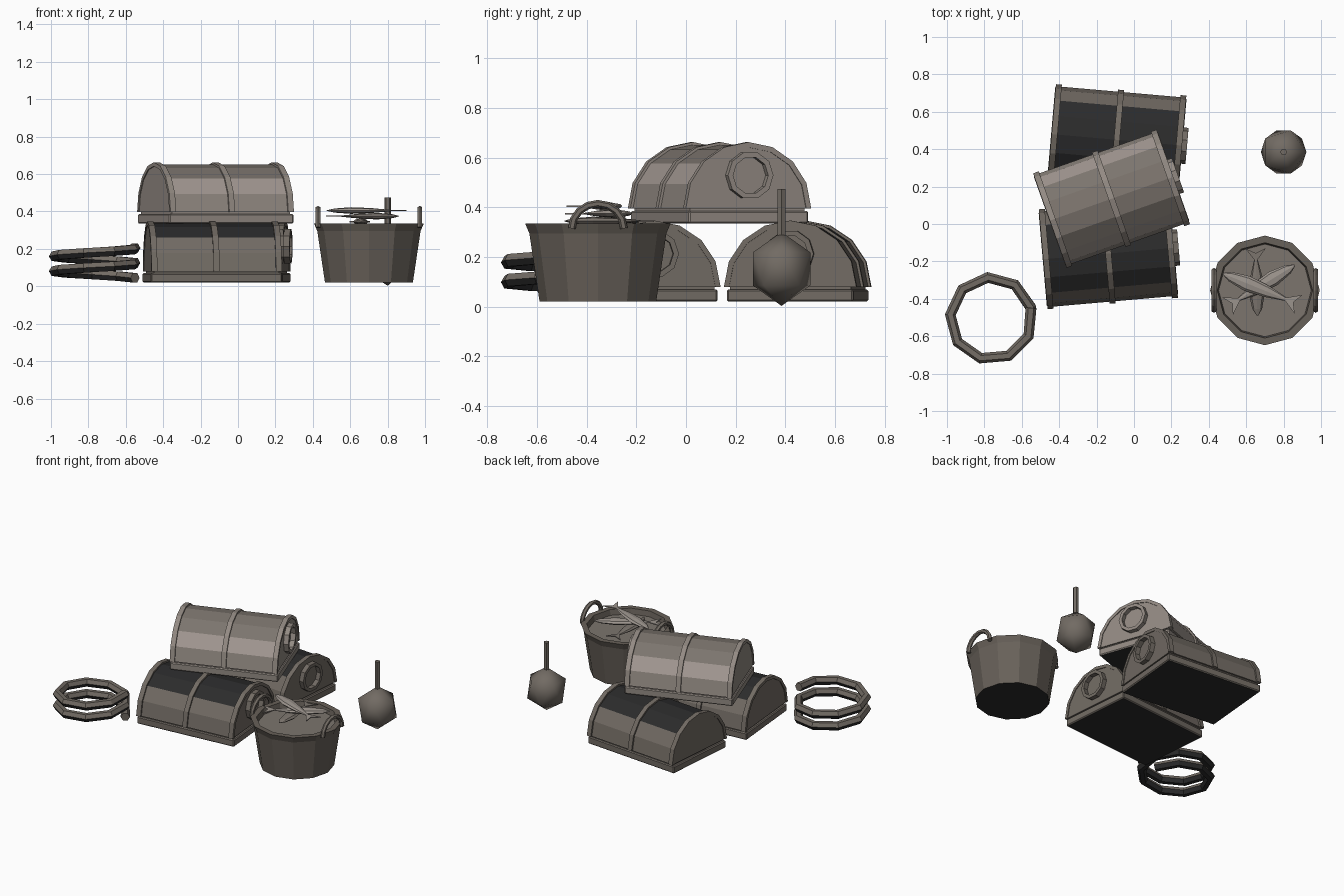
import bpy, bmesh, math
from mathutils import Vector, Matrix

if "Cube" in bpy.data.objects:
    bpy.data.objects.remove(bpy.data.objects["Cube"])


def material(name, rgb):
    m = bpy.data.materials.new(name)
    m.diffuse_color = (*rgb, 1)
    m.use_nodes = True
    m.node_tree.nodes["Principled BSDF"].inputs["Base Color"].default_value = m.diffuse_color
    return m


WOOD = material("weathered_wood", (0.168, 0.147, 0.126))
PALE = material("pale_wood", (0.29, 0.255, 0.226))
BRIGHT = material("bleached_slat", (0.37, 0.32, 0.292))
MID = material("mid_wood", (0.20, 0.176, 0.154))
DARK = material("dark_netting", (0.024, 0.024, 0.0245))
IRON = material("dull_brown", (0.137, 0.119, 0.1))
FISH = material("fish_grey", (0.33, 0.295, 0.265))


def finish(name, bm, mats, matrix=None, smooth=None, rule=None):
    bmesh.ops.recalc_face_normals(bm, faces=bm.faces)
    bm.normal_update()
    if rule:
        for f in bm.faces:
            f.material_index = rule(f)
    me = bpy.data.meshes.new(name)
    bm.to_mesh(me)
    bm.free()
    for m in mats:
        me.materials.append(m)
    ob = bpy.data.objects.new(name, me)
    bpy.context.collection.objects.link(ob)
    if matrix is not None:
        ob.matrix_world = matrix
    if smooth:
        bpy.context.view_layer.objects.active = ob
        ob.select_set(True)
        bpy.ops.object.shade_smooth_by_angle(angle=math.radians(smooth))
        ob.select_set(False)
    return ob


def underside(limit):
    """Second material on faces that look down."""
    return lambda f: int(f.normal.z < limit)


def loft(bm, rings, caps=True, closed=False):
    """Skin a list of point loops with quads."""
    loops = [[bm.verts.new(p) for p in r] for r in rings]
    n = len(loops[0])
    pairs = list(zip(loops, loops[1:]))
    if closed:
        pairs.append((loops[-1], loops[0]))
    for a, b in pairs:
        for i in range(n):
            j = (i + 1) % n
            bm.faces.new((a[i], a[j], b[j], b[i]))
    if caps and not closed:
        bm.faces.new(loops[0])
        bm.faces.new(loops[-1])


def lathe(name, profile, sides, mats, loc, rule=None):
    bm = bmesh.new()
    loft(bm, [[(r * math.cos(math.tau * i / sides),
                r * math.sin(math.tau * i / sides), z)
               for i in range(sides)] for r, z in profile])
    return finish(name, bm, mats, Matrix.Translation(loc), rule=rule)


def tube(name, path, radius, sides, mats, up, rule=None):
    bm = bmesh.new()
    pts = [Vector(p) for p in path]
    rings = []
    for i, p in enumerate(pts):
        t = (pts[min(i + 1, len(pts) - 1)] - pts[max(i - 1, 0)]).normalized()
        u = t.cross(Vector(up)).normalized()
        v = t.cross(u)
        rings.append([p + radius * (u * math.cos(a) + v * math.sin(a))
                      for a in (math.tau * k / sides for k in range(sides))])
    loft(bm, rings)
    return finish(name, bm, mats, rule=rule)


def box(name, size, z, mats, place, bevel=0.0, rule=None):
    bm = bmesh.new()
    bmesh.ops.create_cube(bm, size=1, matrix=Matrix.Translation((0, 0, z))
                          @ Matrix.Diagonal((*size, 1)))
    if bevel:
        bmesh.ops.bevel(bm, geom=bm.edges[:], offset=bevel, segments=1, affect='EDGES')
    finish(name, bm, mats, place, rule=rule)


def arch(grow, x, z0=0.06):
    """Half-round section with eight flat slats."""
    return [(x, (0.257 + grow) * math.cos(math.pi * i / 8),
             z0 + (0.256 + grow) * math.sin(math.pi * i / 8)) for i in range(9)]


def trap(tag, loc, yaw, low, middle, top, frame):
    place = Matrix.Translation(loc) @ Matrix.Rotation(math.radians(yaw), 4, 'Z')

    def slat_rule(f):
        if abs(f.normal.x) > 0.9 or f.normal.z < -0.5:
            return 3
        h = (f.calc_center_median().z - 0.06) / 0.256
        return 0 if h < 0.38 else 1 if h < 0.7 else 2

    # slatted half-round body, coloured by slat height
    bm = bmesh.new()
    loft(bm, [arch(0, -0.345), arch(0, 0.345)])
    finish(tag + "_body", bm, [low, middle, top, frame], place, rule=slat_rule)
    # bent ribs
    for k, x in (("left", -0.334), ("middle", 0.0), ("right", 0.334)):
        bm = bmesh.new()
        w = 0.016
        loft(bm, list(zip(arch(0.011, x - w), arch(0.011, x + w),
                          arch(-0.01, x + w), arch(-0.01, x - w))))
        finish(f"{tag}_{k}_rib", bm, [frame], place)
    # base frame with a dark underside
    box(tag + "_base", (0.705, 0.51, 0.05), 0.025, [frame, DARK], place, 0.006,
        underside(-0.9))
    box(tag + "_sill", (0.67, 0.49, 0.02), 0.055, [frame], place)
    # entrance hoop on the right end
    bm = bmesh.new()
    loft(bm, [[(x, r * math.cos(math.tau * i / 10), 0.193 + r * math.sin(math.tau * i / 10))
               for i in range(10)]
              for r, x in ((0.097, 0.34), (0.097, 0.377), (0.075, 0.377), (0.075, 0.34))],
         closed=True)
    finish(tag + "_entrance_hoop", bm, [frame], place)


trap("back_trap", (-0.092, 0.45, 0.02), -5, WOOD, WOOD, DARK, WOOD)
trap("front_trap", (-0.137, -0.158, 0.02), 5, WOOD, WOOD, DARK, WOOD)
trap("top_trap", (-0.12, 0.135, 0.336), 19.5, PALE, BRIGHT, MID, PALE)

# bucket with flared lip and a flat filling
BX, BY = 0.70, -0.355
lathe("bucket", [(0.235, 0.02), (0.276, 0.295), (0.293, 0.335), (0.255, 0.335),
                 (0.247, 0.295)], 12, [IRON, DARK], (BX, BY, 0), underside(-0.9))
lathe("bucket_filling", [(0.25, 0.29), (0.25, 0.298)], 12, [MID], (BX, BY, 0))
for side, sx in (("left", -1), ("right", 1)):
    path = [(BX + sx * 0.272, BY - 0.105 * math.cos(math.pi * i / 8),
             0.315 + 0.1 * math.sin(math.pi * i / 8)) for i in range(9)]
    tube(f"bucket_{side}_handle", path, 0.015, 6, [WOOD], (1, 0, 0))


# fish: tapered body with a forked flat tail
def fish(name, head, tail, z, mat):
    h, t = Vector((*head, z)), Vector((*tail, z))
    length = (t - h).length
    bm = bmesh.new()
    loft(bm, [[(s * length, w * math.cos(math.tau * i / 8),
                0.42 * w * math.sin(math.tau * i / 8)) for i in range(8)]
              for s, w in ((0, 0.004), (0.1, 0.026), (0.32, 0.042),
                           (0.58, 0.032), (0.85, 0.008))])
    outline = [(0.82, 0.006), (1.0, 0.055), (0.93, 0), (1.0, -0.055), (0.82, -0.006)]
    loft(bm, [[(s * length, y, dz) for s, y in outline] for dz in (-0.003, 0.003)])
    yaw = math.atan2(t.y - h.y, t.x - h.x)
    finish(name, bm, [mat], Matrix.Translation(h) @ Matrix.Rotation(yaw, 4, 'Z'))


fish("upper_fish", (0.475, -0.265), (0.88, -0.43), 0.405, FISH)
fish("middle_fish", (0.86, -0.22), (0.50, -0.44), 0.375, FISH)
fish("lower_fish", (0.66, -0.49), (0.65, -0.13), 0.345, MID)

# coil of rope: two turns of a nine-sided spiral, dark below
coil = []
for i in range(19):
    a = math.radians(15 + 40 * i)
    coil.append((-0.763 + 0.22 * math.cos(a), -0.505 + 0.22 * math.sin(a),
                 0.045 + 0.16 * i / 18))
tube("rope_coil", coil, 0.029, 6, [WOOD, DARK], (0, 0, 1), underside(-0.1))

# faceted float with a stick
bm = bmesh.new()
bmesh.ops.create_icosphere(bm, subdivisions=1, radius=1,
                           matrix=Matrix.Diagonal((0.136, 0.136, 0.149, 1)))
finish("float", bm, [WOOD], Matrix.Translation((0.80, 0.385, 0.152)), 80)
lathe("float_stick", [(0.018, 0.28), (0.018, 0.475)], 6, [WOOD], (0.80, 0.385, 0))
